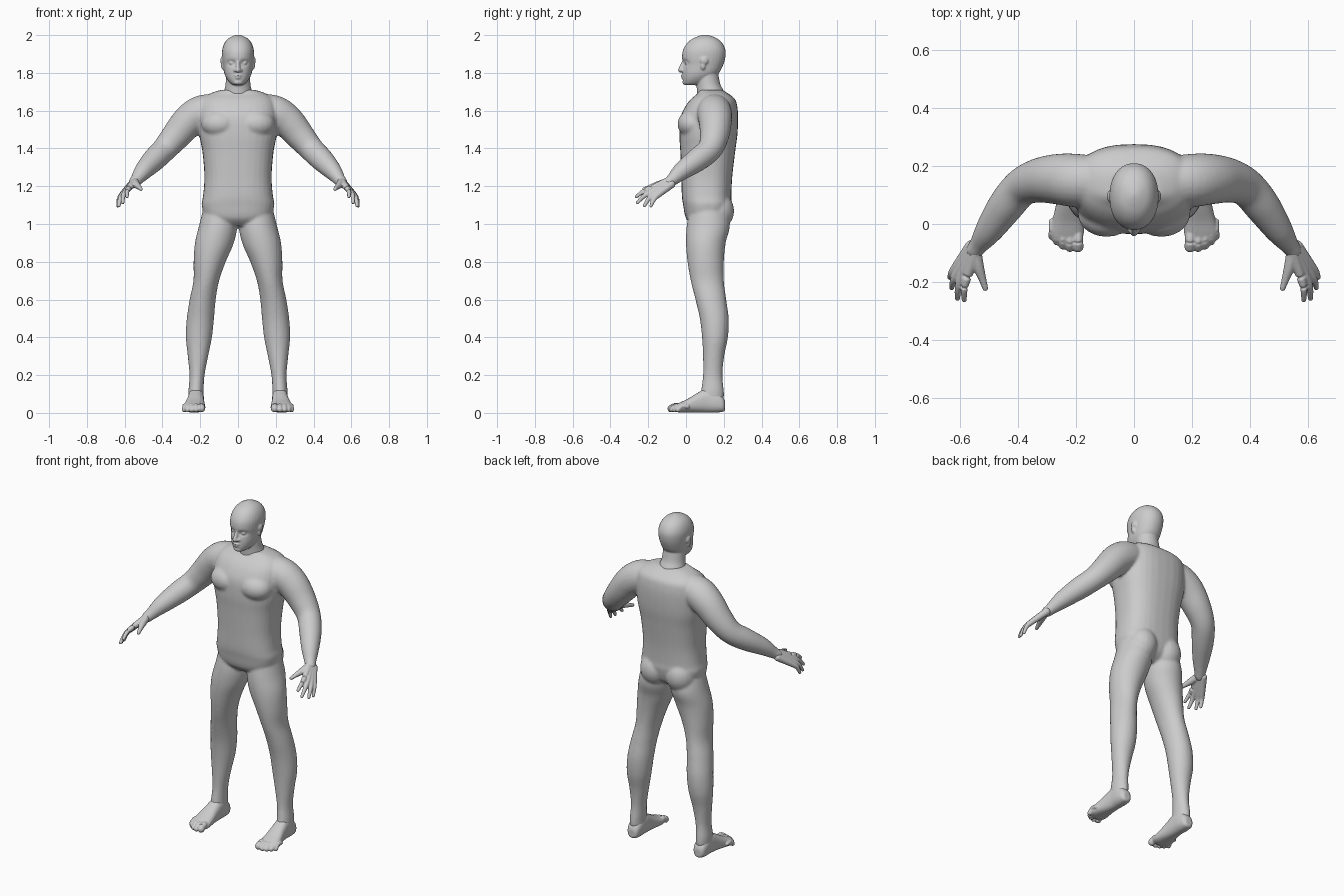
import bpy, bmesh, math
from mathutils import Vector

skin = bpy.data.materials.new("skin_grey")
skin.diffuse_color = (0.6, 0.6, 0.6, 1)
X, Y, Z = Vector((1, 0, 0)), Vector((0, 1, 0)), Vector((0, 0, 1))


def smooth_rows(rows, steps=5):
    """Catmull-Rom interpolation of rows of numbers."""
    out = []
    for i in range(len(rows) - 1):
        a, b, c, d = (rows[max(0, min(len(rows) - 1, i + k))] for k in (-1, 0, 1, 2))
        for j in range(steps):
            t = j / steps
            out.append([0.5 * (2 * q + (r - p) * t + (2 * p - 5 * q + 4 * r - s) * t * t
                               + (3 * q - p - 3 * r + s) * t ** 3)
                        for p, q, r, s in zip(a, b, c, d)])
    return out + [list(rows[-1])]


def loft(bm, rings, power=2.0, seg=32):
    """Skin rings of (centre, half axis u, half axis v) and cap both ends."""
    loops = []
    for c, u, v in rings:
        loop = []
        for k in range(seg):
            a = math.tau * k / seg
            ca, sa = math.cos(a), math.sin(a)
            loop.append(bm.verts.new(c + u * math.copysign(abs(ca) ** (2 / power), ca)
                                     + v * math.copysign(abs(sa) ** (2 / power), sa)))
        loops.append(loop)
    for p, q in zip(loops, loops[1:]):
        for k in range(seg):
            n = (k + 1) % seg
            bm.faces.new((p[k], p[n], q[n], q[k]))
    bm.faces.new(loops[0][::-1])
    bm.faces.new(loops[-1])


def stack(bm, rows, s=1, power=2.0):
    """Upright loft; rows are z, centre x, half width, y front, y back."""
    loft(bm, [(Vector((s * x, (f + b) / 2, z)), X * w, Y * (b - f) / 2)
              for z, x, w, f, b in smooth_rows(rows)], power)


def tube(bm, rows, s=1, seg=24):
    """Round limb; rows are x, y, z, radius. Ball at each end."""
    pts = smooth_rows(rows)
    cs = [Vector((s * p[0], p[1], p[2])) for p in pts]
    rings = []
    for i, c in enumerate(cs):
        t = (cs[min(i + 1, len(cs) - 1)] - cs[max(i - 1, 0)]).normalized()
        u = t.cross(Y if abs(t.y) < 0.9 else Z).normalized()
        rings.append((c, u * pts[i][3], t.cross(u) * pts[i][3]))
    loft(bm, rings, seg=seg)
    for c, p in ((cs[0], pts[0]), (cs[-1], pts[-1])):
        ball(bm, c, (p[3],) * 3)


def ball(bm, c, r):
    made = bmesh.ops.create_uvsphere(bm, u_segments=20, v_segments=14, radius=1)
    for v in made["verts"]:
        v.co = Vector(c) + Vector((v.co.x * r[0], v.co.y * r[1], v.co.z * r[2]))


def finish(bm, name, voxel, iterations):
    """Fuse the overlapping volumes into one smooth skin."""
    bmesh.ops.recalc_face_normals(bm, faces=bm.faces)
    me = bpy.data.meshes.new(name)
    bm.to_mesh(me)
    bm.free()
    me.materials.append(skin)
    ob = bpy.data.objects.new(name, me)
    bpy.context.collection.objects.link(ob)
    m = ob.modifiers.new("fuse", "REMESH")
    m.mode, m.voxel_size, m.use_smooth_shade = "VOXEL", voxel, True
    m = ob.modifiers.new("soften", "SMOOTH")
    m.factor, m.iterations = 0.5, iterations


# Body: trunk, arms and legs
bm = bmesh.new()
stack(bm, [(0.99, 0, 0.11, 0.04, 0.17), (1.03, 0, 0.17, 0.0, 0.22), (1.10, 0, 0.192, -0.015, 0.24),
           (1.15, 0, 0.185, -0.022, 0.24), (1.25, 0, 0.178, -0.025, 0.245),
           (1.38, 0, 0.188, -0.03, 0.26), (1.47, 0, 0.205, -0.035, 0.272),
           (1.56, 0, 0.21, -0.03, 0.276), (1.62, 0, 0.205, -0.005, 0.272),
           (1.66, 0, 0.19, 0.025, 0.26), (1.69, 0, 0.15, 0.06, 0.225),
           (1.71, 0, 0.09, 0.07, 0.19)], power=2.5)
for s in (-1, 1):
    ball(bm, (s * 0.095, 0.035, 1.53), (0.10, 0.08, 0.075))       # chest muscle
    ball(bm, (s * 0.085, 0.165, 1.07), (0.088, 0.09, 0.10))       # buttock
    tube(bm, [(0.10, 0.15, 1.61, 0.08), (0.19, 0.15, 1.59, 0.092), (0.26, 0.155, 1.545, 0.088),
              (0.33, 0.15, 1.465, 0.077), (0.39, 0.125, 1.395, 0.066),
              (0.445, 0.06, 1.34, 0.062), (0.50, -0.02, 1.282, 0.049),
              (0.535, -0.07, 1.237, 0.034), (0.55, -0.09, 1.22, 0.03)], s)
    stack(bm, [(1.12, 0.10, 0.075, 0.03, 0.20), (1.0, 0.104, 0.10, 0.005, 0.232),
               (0.90, 0.125, 0.103, 0.0, 0.21), (0.80, 0.150, 0.085, 0.008, 0.20),
               (0.70, 0.168, 0.068, 0.025, 0.20), (0.60, 0.187, 0.069, 0.05, 0.213),
               (0.50, 0.199, 0.072, 0.073, 0.226), (0.40, 0.207, 0.069, 0.085, 0.222),
               (0.30, 0.212, 0.054, 0.09, 0.202), (0.20, 0.217, 0.040, 0.09, 0.193),
               (0.12, 0.222, 0.040, 0.08, 0.20), (0.07, 0.222, 0.040, 0.07, 0.20)], s)
finish(bm, "body", 0.008, 5)

# Head with neck, face and ears
bm = bmesh.new()
stack(bm, [(1.735, 0, 0.022, -0.005, 0.06), (1.745, 0, 0.04, -0.014, 0.10),
           (1.77, 0, 0.06, -0.018, 0.14), (1.80, 0, 0.073, -0.018, 0.175),
           (1.84, 0, 0.079, -0.016, 0.196), (1.88, 0, 0.084, -0.021, 0.208),
           (1.92, 0, 0.084, -0.016, 0.209), (1.955, 0, 0.073, 0.004, 0.194),
           (1.98, 0, 0.054, 0.033, 0.168), (1.995, 0, 0.028, 0.067, 0.135),
           (2.002, 0, 0.006, 0.095, 0.107)], power=2.15)
for v in bm.verts:                                                # eye sockets
    if v.co.y < 0.06:
        d = ((abs(v.co.x) - 0.034) / 0.02) ** 2 + ((v.co.z - 1.852) / 0.014) ** 2
        v.co.y += 0.016 * math.exp(-d)
stack(bm, [(1.64, 0, 0.085, 0.06, 0.22), (1.70, 0, 0.074, 0.058, 0.202),
           (1.74, 0, 0.066, 0.055, 0.182), (1.80, 0, 0.062, 0.05, 0.17)])
tube(bm, [(0, -0.012, 1.86, 0.009), (0, -0.022, 1.835, 0.011), (0, -0.029, 1.815, 0.0135)])
ball(bm, (0, -0.008, 1.787), (0.024, 0.02, 0.007))                # upper lip
ball(bm, (0, -0.006, 1.774), (0.020, 0.02, 0.007))                # lower lip
ball(bm, (0, -0.001, 1.750), (0.026, 0.018, 0.014))               # chin
for s in (-1, 1):
    ball(bm, (s * 0.014, -0.018, 1.813), (0.010, 0.012, 0.009))   # nostril
    ball(bm, (s * 0.034, 0.006, 1.852), (0.013, 0.013, 0.010))    # eye
    ball(bm, (s * 0.082, 0.096, 1.865), (0.012, 0.022, 0.022))    # upper ear
    ball(bm, (s * 0.079, 0.090, 1.838), (0.011, 0.014, 0.022))    # ear lobe
finish(bm, "head", 0.0045, 3)

# Hands: each finger runs from wrist through knuckle to tip
knuckles = [(0.574, -0.175, 1.193), (0.592, -0.174, 1.175), (0.605, -0.162, 1.163), (0.611, -0.143, 1.158)]
tips = [(0.587, -0.262, 1.145), (0.610, -0.257, 1.113), (0.630, -0.22, 1.097), (0.636, -0.185, 1.096)]
for s, side in ((-1, "right"), (1, "left")):
    bm = bmesh.new()
    for i, (k, t) in enumerate(zip(knuckles, tips)):
        mid = [(a + b) / 2 + d for a, b, d in zip(k, t, (0.006, -0.004, 0.006))]
        base = (0.545 + 0.006 * i, -0.092 + 0.005 * i, 1.228 - 0.006 * i)
        tube(bm, [(*base, 0.021), (*k, 0.0165), (*mid, 0.0125), (*t, 0.009)], s, 16)
    tube(bm, [(0.548, -0.10, 1.222, 0.022), (0.537, -0.15, 1.207, 0.019),
              (0.524, -0.19, 1.195, 0.0135), (0.514, -0.222, 1.185, 0.010)], s, 16)
    finish(bm, side + "_hand", 0.004, 2)

# Feet: sole and instep lofted from heel to ball, then five toes
for s, side in ((-1, "right"), (1, "left")):
    bm = bmesh.new()
    rows = [(0.207, 0.222, 0.018, 0.015, 0.06), (0.195, 0.222, 0.034, 0.006, 0.085),
            (0.16, 0.222, 0.041, 0.002, 0.115), (0.11, 0.222, 0.042, 0.002, 0.13),
            (0.06, 0.225, 0.046, 0.002, 0.105), (0.01, 0.229, 0.054, 0.002, 0.075),
            (-0.03, 0.232, 0.059, 0.002, 0.056), (-0.06, 0.232, 0.050, 0.006, 0.042)]
    loft(bm, [(Vector((s * x, y, (a + b) / 2)), X * w, Z * (b - a) / 2)
              for y, x, w, a, b in smooth_rows(rows)], 2.4)
    for x, y, r in ((0.194, -0.078, 0.020), (0.222, -0.082, 0.015), (0.246, -0.074, 0.0145),
                    (0.266, -0.060, 0.014), (0.283, -0.042, 0.0135)):
        tube(bm, [(x, y + 0.05, 0.034, r * 0.85), (x, y + 0.02, 0.036, r * 0.9),
                  (x, y, r + 0.003, r)], s, 16)
    finish(bm, side + "_foot", 0.004, 2)
